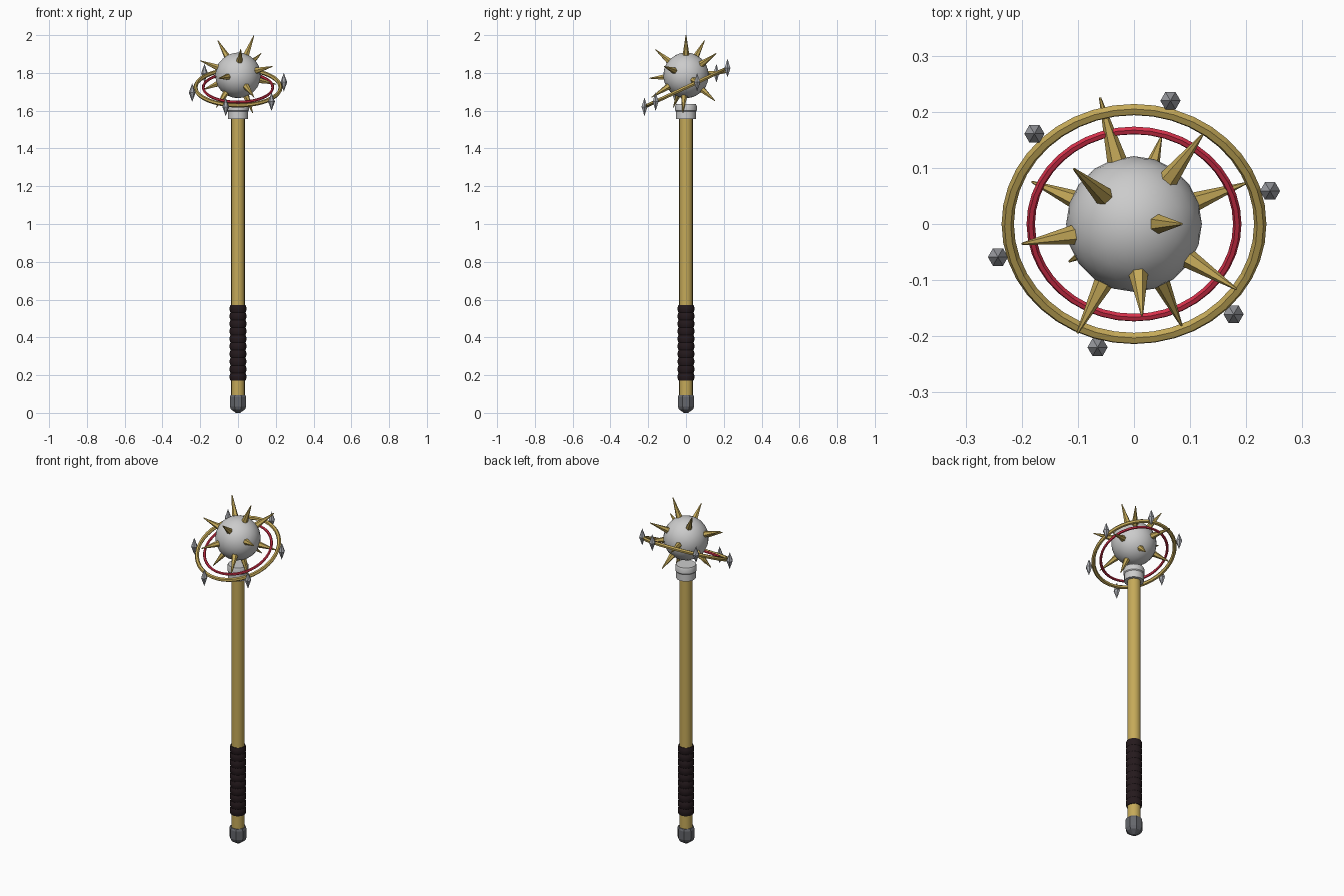
import bpy, math
from math import sin, cos, pi, radians
from mathutils import Vector, Matrix

if "Cube" in bpy.data.objects:
    bpy.data.objects.remove(bpy.data.objects["Cube"])


def material(name, rgb):
    m = bpy.data.materials.new(name)
    m.diffuse_color = (*rgb, 1)
    m.use_nodes = True
    m.node_tree.nodes["Principled BSDF"].inputs["Base Color"].default_value = m.diffuse_color
    return m


GOLD = material("gold", (0.56, 0.40, 0.10))
RED = material("red", (0.68, 0.03, 0.07))
LEATHER = material("leather", (0.018, 0.010, 0.012))
IRON = material("iron", (0.13, 0.135, 0.15))
STEEL = material("steel", (0.38, 0.39, 0.42))


def make(name, verts, faces, mat=None, smooth=False):
    me = bpy.data.meshes.new(name)
    me.from_pydata(verts, [], faces)
    ob = bpy.data.objects.new(name, me)
    bpy.context.collection.objects.link(ob)
    if mat:
        me.materials.append(mat)
    if smooth:
        bpy.context.view_layer.objects.active = ob
        ob.select_set(True)
        bpy.ops.object.shade_smooth_by_angle(angle=radians(35))
        ob.select_set(False)
    return ob


def lathe(name, profile, sides, mat=None, smooth=False, turn=0.0):
    """Revolve (radius, z) points, listed bottom to top, and cap both ends."""
    verts = [(r * cos(2 * pi * k / sides + turn), r * sin(2 * pi * k / sides + turn), z)
             for r, z in profile for k in range(sides)]
    faces = [(i * sides + k, i * sides + (k + 1) % sides,
              (i + 1) * sides + (k + 1) % sides, (i + 1) * sides + k)
             for i in range(len(profile) - 1) for k in range(sides)]
    faces.append(tuple(reversed(range(sides))))
    top = (len(profile) - 1) * sides
    faces.append(tuple(range(top, top + sides)))
    return make(name, verts, faces, mat, smooth)


# Pommel, shaft and collar
lathe("pommel", [(0.012, 0), (0.040, 0.018), (0.047, 0.035), (0.047, 0.085), (0.042, 0.096)],
      8, IRON, turn=pi / 8)
lathe("shaft", [(0.036, 0.08), (0.036, 1.57)], 16, GOLD, True)
lathe("collar", [(0.053, 1.555), (0.053, 1.595), (0.057, 1.60), (0.057, 1.625), (0.053, 1.634)],
      16, None, True)

# Grip with wrapped leather ridges
ridges = 10
step = 0.40 / ridges
grip = []
for i in range(ridges):
    z = 0.172 + i * step
    grip += [(0.040, z), (0.044, z + step * 0.3), (0.044, z + step * 0.7)]
grip.append((0.040, 0.572))
lathe("grip", grip, 16, LEATHER, True)

# Ball head
HEAD = Vector((0, 0, 1.787))
bpy.ops.mesh.primitive_ico_sphere_add(subdivisions=3, radius=0.121, location=HEAD)
bpy.context.object.name = "ball_head"
bpy.ops.object.shade_smooth()

# Spikes spread evenly in a golden-angle spiral
reach = [.229, .235, .213, .232, .217, .222, .234, .220, .218, .211, .231, .210, .215, .215]
for i, r in enumerate(reach):
    z = 1 - 2 * (i + 0.5) / len(reach)
    a = i * pi * (3 - math.sqrt(5))
    s = math.sqrt(1 - z * z)
    d = Vector((s * cos(a), s * sin(a), z))
    spike = lathe(f"spike_{i + 1}", [(0.020, 0.10), (0.002, r)], 6, GOLD)
    spike.matrix_world = Matrix.Translation(HEAD) @ d.to_track_quat('Z', 'Y').to_matrix().to_4x4()

# Tilted rings around the head
RING = Vector((0, 0, 1.723))
TILT = radians(25)
for name, major, minor, mat in (("outer_ring", 0.225, 0.011, GOLD), ("inner_ring", 0.184, 0.0075, RED)):
    bpy.ops.mesh.primitive_torus_add(major_radius=major, minor_radius=minor, major_segments=40,
                                     minor_segments=6, location=RING, rotation=(TILT, 0, 0))
    bpy.context.object.name = name
    bpy.context.object.data.materials.append(mat)

# Upright crystals floating just outside the outer ring
for k in range(6):
    a = radians(15 + 60 * k)
    pos = RING + Matrix.Rotation(TILT, 3, 'X') @ Vector((0.251 * cos(a), 0.251 * sin(a), 0))
    c = lathe(f"crystal_{k + 1}", [(0.0005, -0.048), (0.018, 0), (0.0005, 0.048)], 6, STEEL)
    c.location = pos
